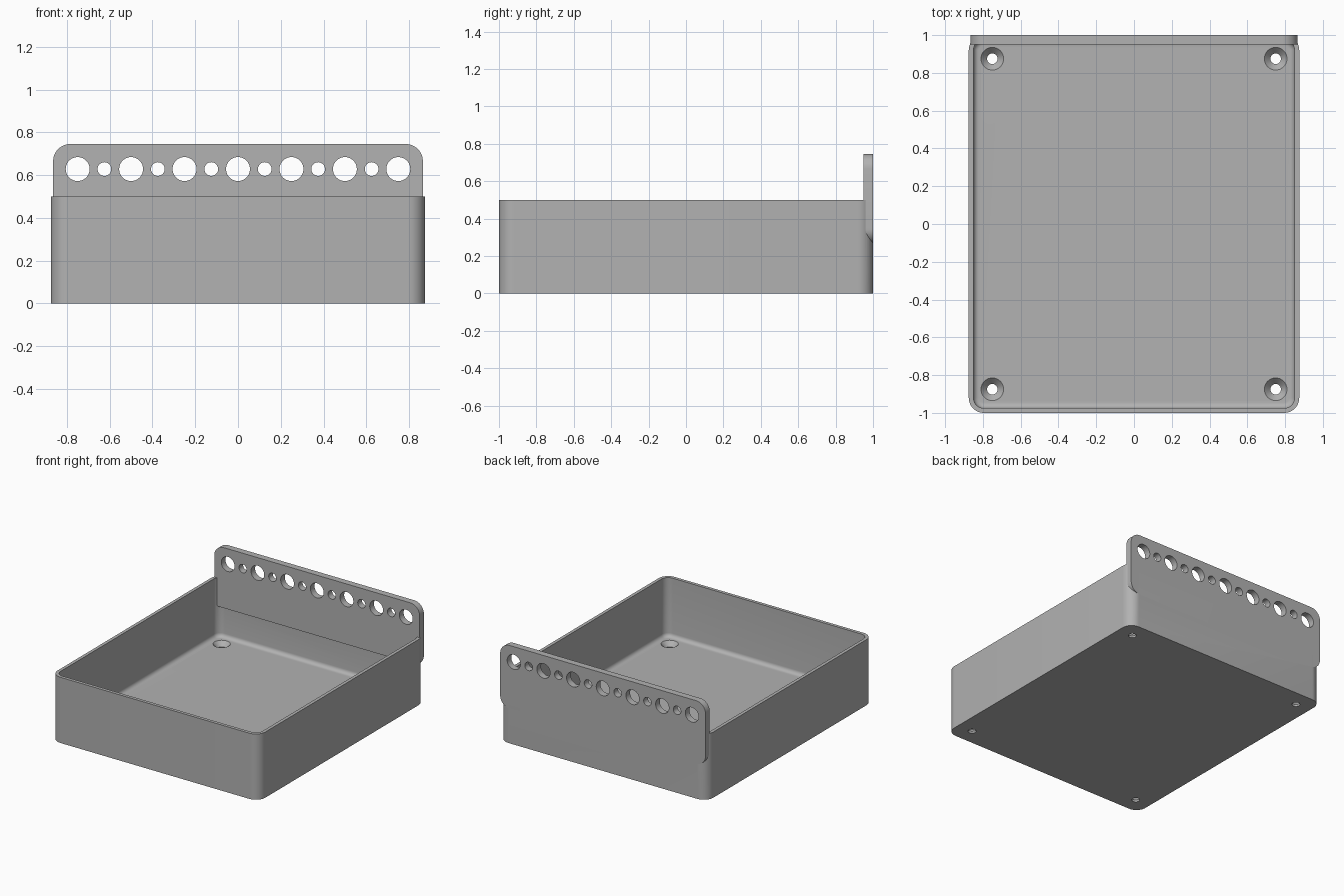
import bpy
import bmesh
import math
from mathutils import Matrix

cube = bpy.data.objects.get("Cube")
if cube:
    bpy.data.objects.remove(cube, do_unlink=True)

WALL = 0.025
FLOOR = 0.05
FILLET = 0.03
HALF_X, HALF_Y, HEIGHT = 0.875, 1.0, 0.5
RADIUS = 0.08

grey = bpy.data.materials.new("plain_grey")
grey.use_nodes = True
colour = (0.445, 0.445, 0.445, 1)
grey.diffuse_color = colour
grey.node_tree.nodes["Principled BSDF"].inputs["Base Color"].default_value = colour


def outline(hx, hy, r, steps=10):
    """Rounded rectangle, counter-clockwise."""
    pts = []
    for i, (sx, sy) in enumerate([(1, 1), (-1, 1), (-1, -1), (1, -1)]):
        for k in range(steps + 1):
            a = (i + k / steps) * math.pi / 2
            pts.append((sx * (hx - r) + r * math.cos(a),
                        sy * (hy - r) + r * math.sin(a)))
    return pts


def loft(name, sections, matrix=Matrix(), into=None):
    """Closed solid through rounded sections (half x, half y, radius, z)."""
    bm = into or bmesh.new()
    rings = [[bm.verts.new(matrix @ Matrix.Translation((x, y, z)).translation)
              for x, y in outline(hx, hy, r)] for hx, hy, r, z in sections]
    n = len(rings[0])
    for low, high in zip(rings, rings[1:]):
        for i in range(n):
            j = (i + 1) % n
            bm.faces.new((low[i], low[j], high[j], high[i]))
    bm.faces.new(rings[0][::-1])
    bm.faces.new(rings[-1])
    return None if into else finish(name, bm)


def finish(name, bm):
    bmesh.ops.remove_doubles(bm, verts=bm.verts, dist=1e-5)
    bmesh.ops.recalc_face_normals(bm, faces=bm.faces)
    mesh = bpy.data.meshes.new(name)
    bm.to_mesh(mesh)
    bm.free()
    mesh.materials.append(grey)
    obj = bpy.data.objects.new(name, mesh)
    bpy.context.collection.objects.link(obj)
    return obj


def combine(target, tool, operation):
    mod = target.modifiers.new(tool.name, "BOOLEAN")
    mod.operation, mod.object, mod.solver = operation, tool, "EXACT"
    bpy.context.view_layer.objects.active = target
    bpy.ops.object.modifier_apply(modifier=mod.name)
    bpy.data.objects.remove(tool, do_unlink=True)


# Open tray with a filleted floor
tray = loft("tray", [(HALF_X, HALF_Y, RADIUS, 0), (HALF_X, HALF_Y, RADIUS, HEIGHT)])
sections = []
for k in range(7):
    a = k / 6 * math.pi / 2
    inset = WALL + FILLET * (1 - math.sin(a))
    sections.append((HALF_X - inset, HALF_Y - inset, RADIUS - inset,
                     FLOOR + FILLET * (1 - math.cos(a))))
sections.append((HALF_X - WALL, HALF_Y - WALL, RADIUS - WALL, HEIGHT + 0.1))
combine(tray, loft("cavity", sections), "DIFFERENCE")

# Upright hanging plate across the back, with a sloped inner lower edge
upright = Matrix.Translation((0, 1, 0.505)) @ Matrix.Rotation(math.pi / 2, 4, "X")
plate = loft("hanging_plate", [(0.865, 0.24, 0.08, 0), (0.865, 0.24, 0.08, 0.05)], upright)
for v in plate.data.vertices:
    if v.co.y < 0.97:
        v.co.z = max(v.co.z, 0.285)
combine(tray, plate, "UNION")

# Row of alternating large and small holes, and countersunk floor holes
bm = bmesh.new()
for i in range(13):
    r = 0.032 if i % 2 else 0.056
    place = Matrix.Translation((-0.75 + i * 0.125, 1.05, 0.628)) @ Matrix.Rotation(math.pi / 2, 4, "X")
    loft("", [(r, r, r, 0), (r, r, r, 0.2)], place, bm)
for x in (-0.75, 0.75):
    for y in (-0.875, 0.875):
        loft("", [(r, r, r, z) for r, z in
                  ((0.028, -0.05), (0.028, 0.015), (0.06, FLOOR), (0.06, FLOOR + 0.02))],
             Matrix.Translation((x, y, 0)), bm)
combine(tray, finish("holes", bm), "DIFFERENCE")

bpy.ops.object.select_all(action="DESELECT")
tray.select_set(True)
bpy.context.view_layer.objects.active = tray
bpy.ops.object.shade_smooth_by_angle(angle=math.radians(30))
